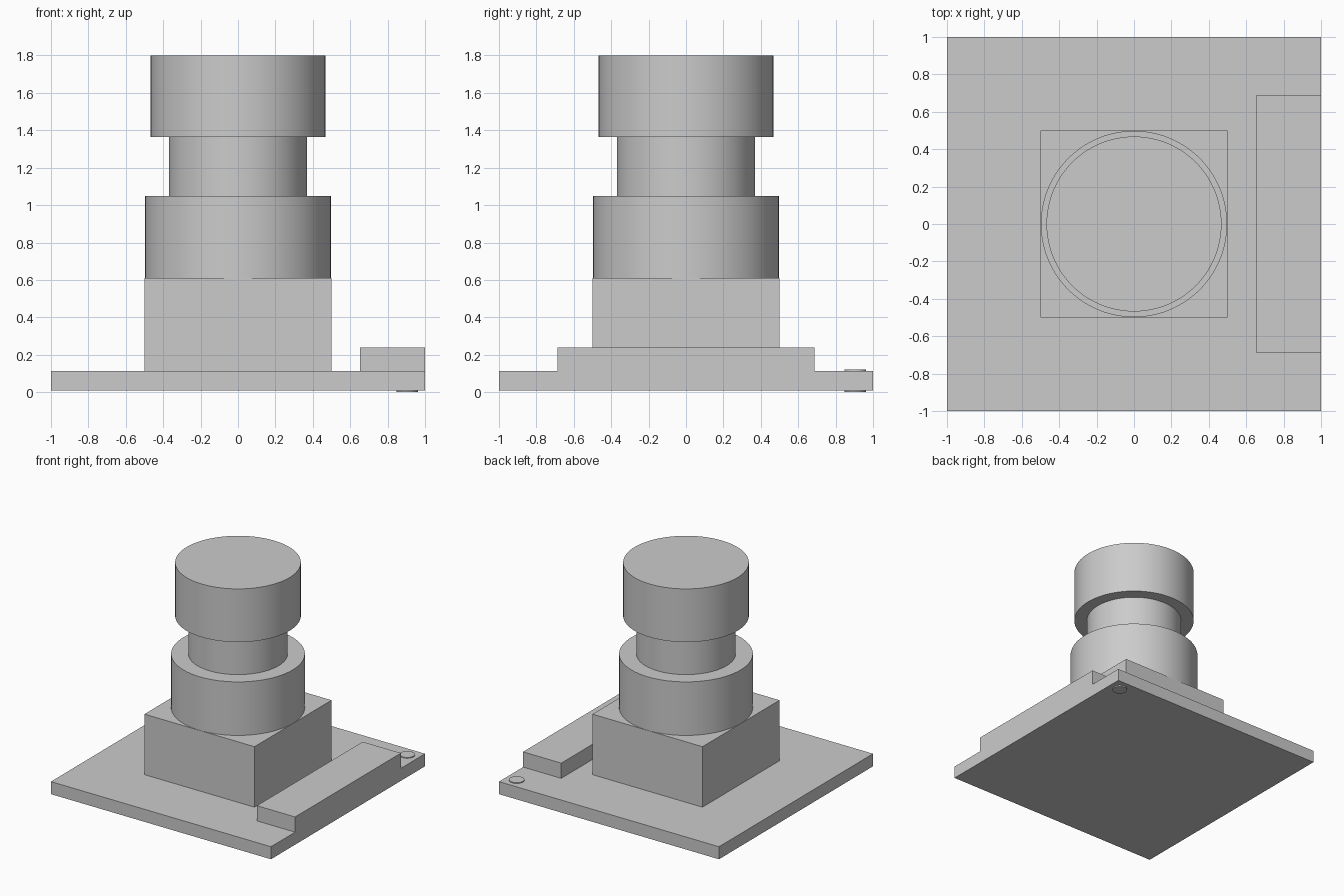
import bpy

cube = bpy.data.objects.get("Cube")
if cube:
    bpy.data.objects.remove(cube, do_unlink=True)

# Single plain grey
GREY = (0.6, 0.6, 0.6, 1)
grey = bpy.data.materials.new("plain grey")
grey.use_nodes = True
grey.diffuse_color = GREY
grey.node_tree.nodes["Principled BSDF"].inputs["Base Color"].default_value = GREY


def box(name, x0, x1, y0, y1, z0, z1):
    bpy.ops.mesh.primitive_cube_add(
        size=1, location=((x0 + x1) / 2, (y0 + y1) / 2, (z0 + z1) / 2))
    ob = bpy.context.object
    ob.name = name
    ob.scale = (x1 - x0, y1 - y0, z1 - z0)
    bpy.ops.object.transform_apply(location=False, rotation=False, scale=True)
    ob.data.materials.append(grey)


def cylinder(name, radius, z0, z1, x=0, y=0, sides=96):
    bpy.ops.mesh.primitive_cylinder_add(
        vertices=sides, radius=radius, depth=z1 - z0, location=(x, y, (z0 + z1) / 2))
    ob = bpy.context.object
    ob.name = name
    ob.data.materials.append(grey)
    bpy.ops.object.shade_smooth_by_angle()


# Circuit board, edge connector and lens mount
board_top = 0.113
box("board", -1, 1, -1, 1, 0.01, board_top)
box("edge_connector", 0.653, 1, -0.687, 0.687, board_top, 0.238)
box("lens_mount", -0.5, 0.5, -0.5, 0.5, board_top, 0.61)

# Stacked lens barrel
cylinder("lower_barrel", 0.498, 0.61, 1.05)
cylinder("barrel_neck", 0.37, 1.05, 1.363)
cylinder("upper_barrel", 0.468, 1.363, 1.8)

# Corner pin, just proud of both board faces
cylinder("corner_pin", 0.057, 0, 0.12, 0.905, 0.905, 48)
